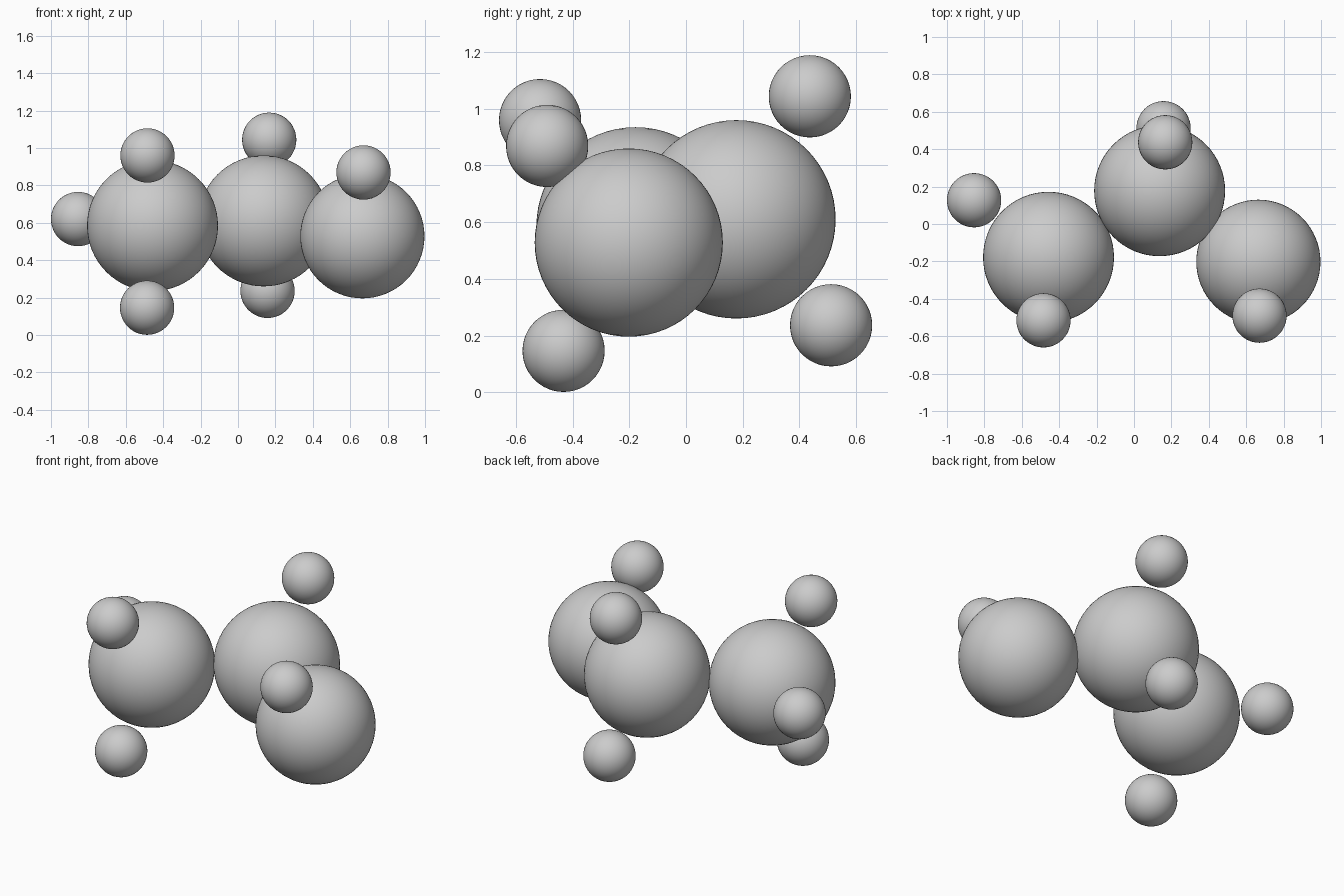
import bpy

cube = bpy.data.objects.get("Cube")
if cube:
    bpy.data.objects.remove(cube, do_unlink=True)

# One plain grey for every ball
GREY = (0.6, 0.6, 0.6, 1)
grey = bpy.data.materials.new("plain_grey")
grey.use_nodes = True
grey.diffuse_color = GREY
grey.node_tree.nodes["Principled BSDF"].inputs["Base Color"].default_value = GREY


def ball(name, radius, centre, segments):
    bpy.ops.mesh.primitive_uv_sphere_add(
        segments=segments, ring_count=segments // 2, radius=radius, location=centre)
    obj = bpy.context.object
    obj.name = name
    obj.data.materials.append(grey)
    bpy.ops.object.shade_smooth()


# Large balls: a bent chain of two carbons and one oxygen
CARBON, OXYGEN, HYDROGEN = 0.35, 0.332, 0.145
ball("carbon_end", CARBON, (-0.457, -0.178, 0.585), 64)
ball("carbon_middle", CARBON, (0.137, 0.178, 0.61), 64)
ball("oxygen", OXYGEN, (0.665, -0.202, 0.528), 64)

# Small hydrogen balls around the chain
hydrogens = {
    "end_upper": (-0.484, -0.515, 0.96),
    "end_lower": (-0.486, -0.432, 0.146),
    "end_side": (-0.855, 0.127, 0.62),
    "middle_upper": (0.167, 0.437, 1.044),
    "middle_lower": (0.158, 0.512, 0.236),
    "oxygen_upper": (0.671, -0.49, 0.869),
}
for place, centre in hydrogens.items():
    ball("hydrogen_" + place, HYDROGEN, centre, 48)
